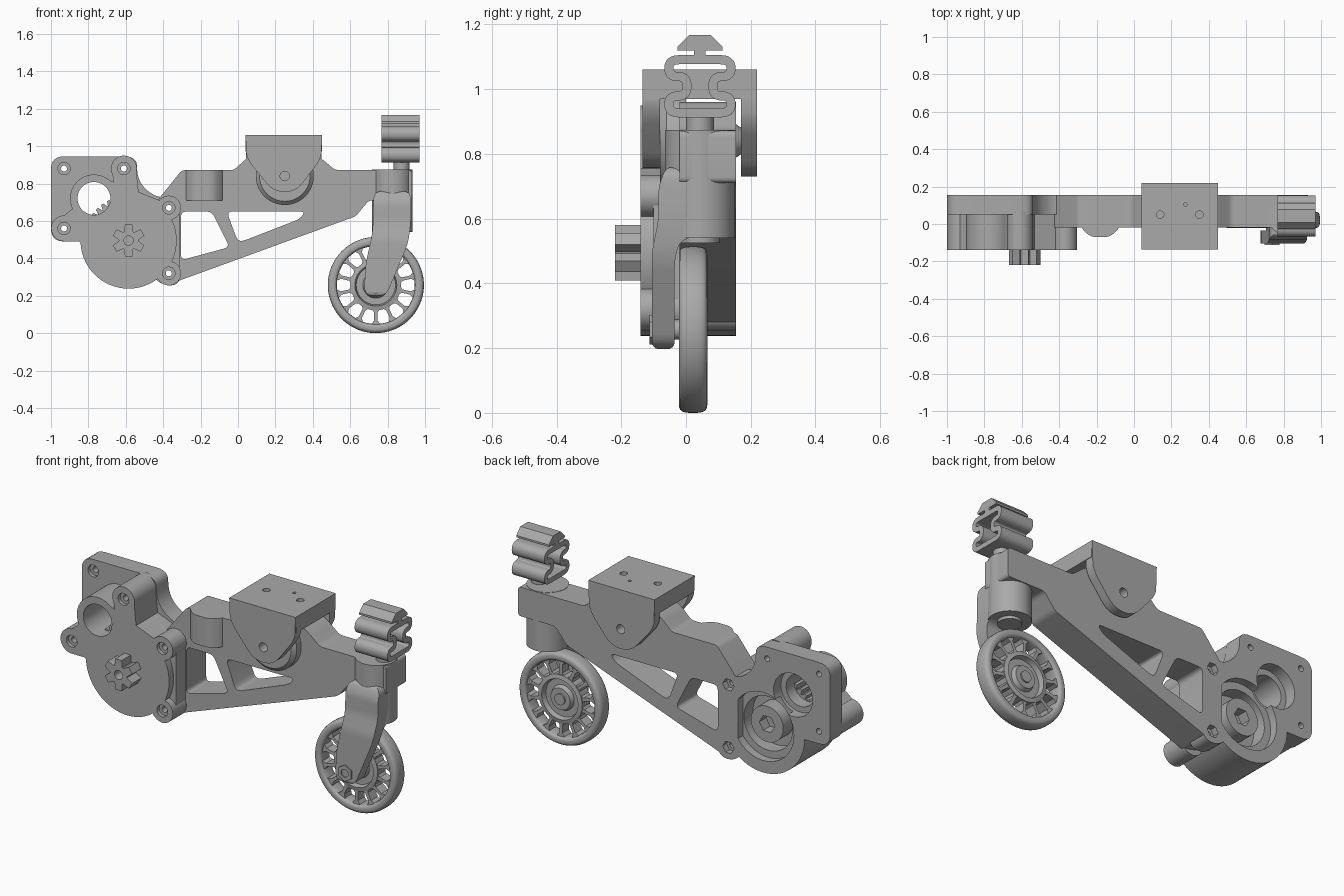
import bpy, bmesh
from math import cos, sin, pi, radians
from mathutils import Vector

if "Cube" in bpy.data.objects:
    bpy.data.objects.remove(bpy.data.objects["Cube"])

grey = bpy.data.materials.new("plain_grey")
grey.use_nodes = True
grey.diffuse_color = (0.4, 0.4, 0.4, 1)
grey.node_tree.nodes["Principled BSDF"].inputs["Base Color"].default_value = (0.4, 0.4, 0.4, 1)

MAP = {"X": lambda u, v, w: (w, u, v), "Y": lambda u, v, w: (u, w, v), "Z": lambda u, v, w: (u, v, w)}


def finish(name, bm):
    bmesh.ops.recalc_face_normals(bm, faces=bm.faces)
    mesh = bpy.data.meshes.new(name)
    bm.to_mesh(mesh)
    bm.free()
    mesh.materials.append(grey)
    ob = bpy.data.objects.new(name, mesh)
    bpy.context.collection.objects.link(ob)
    return ob


def prism(name, pts, lo, hi, axis="Y"):
    bm = bmesh.new()
    a, b = ([bm.verts.new(MAP[axis](u, v, w)) for u, v in pts] for w in (lo, hi))
    bm.faces.new(a)
    bm.faces.new(b)
    for i in range(len(a)):
        bm.faces.new((a[i - 1], a[i], b[i], b[i - 1]))
    return finish(name, bm)


def circle(c, r, n=48, turn=0):
    return [(c[0] + r * cos(turn + 2 * pi * i / n), c[1] + r * sin(turn + 2 * pi * i / n)) for i in range(n)]


def disc(name, c, r, lo, hi, axis="Y", n=48):
    return prism(name, circle(c, r, n), lo, hi, axis)


def rounded(pts, r, steps=6):
    """Replace each corner by a small curve."""
    pts, out = [Vector(p) for p in pts], []
    for i, p in enumerate(pts):
        a, b = pts[i - 1] - p, pts[(i + 1) % len(pts)] - p
        s = p + a.normalized() * min(r, a.length * 0.49)
        e = p + b.normalized() * min(r, b.length * 0.49)
        for k in range(steps + 1):
            t = k / steps
            out.append(tuple(s * (1 - t) ** 2 + p * 2 * t * (1 - t) + e * t * t))
    return out


def combine(ob, others, op):
    bpy.context.view_layer.objects.active = ob
    for other in others:
        mod = ob.modifiers.new("join", "BOOLEAN")
        mod.operation, mod.solver, mod.object = op, "EXACT", other
        bpy.ops.object.modifier_apply(modifier=mod.name)
        bpy.data.objects.remove(other)
    return ob


def lathe(name, profile, c, n=72):
    """Turn a closed (radius, y) profile around a y axis through c."""
    bm = bmesh.new()
    rings = [[bm.verts.new((c[0] + r * cos(2 * pi * i / n), y, c[1] + r * sin(2 * pi * i / n)))
              for r, y in profile] for i in range(n)]
    m = len(profile)
    for i in range(n):
        for j in range(m):
            bm.faces.new((rings[i - 1][j - 1], rings[i - 1][j], rings[i][j], rings[i][j - 1]))
    return finish(name, bm)


DRIVE, PORT = (-0.585, 0.495), (-0.77, 0.72)
CORNER, TOP_LUG, LEFT_LUG = (-0.93, 0.88), (-0.61, 0.88), (-0.93, 0.56)
ARM_LUGS = [(-0.37, 0.67), (-0.37, 0.32)]
PIVOT, AXLE, MID_Y = (0.25, 0.84), (0.737, 0.257), 0.043

# Arm with two windows
arm = prism("arm", rounded([(-0.43, 0.71), (-0.3, 0.872), (-0.02, 0.872), (0.04, 0.93), (0.09, 0.96), (0.4, 0.96),
                            (0.45, 0.93), (0.52, 0.872), (0.93, 0.872), (0.93, 0.71), (0.7, 0.71), (0.63, 0.625),
                            (-0.33, 0.275), (-0.43, 0.3)], 0.02), -0.02, 0.155)
combine(arm, [prism("cut", rounded(p, 0.03), -0.3, 0.3) for p in (
    [(-0.305, 0.65), (-0.14, 0.65), (-0.045, 0.46), (-0.305, 0.39)],
    [(-0.06, 0.65), (0.36, 0.65), (0.33, 0.61), (0.02, 0.49), (-0.005, 0.5)])], "DIFFERENCE")
arm_lug = prism("arm_lug", rounded([(-0.28, 0), (-0.28, -0.025), (-0.23, -0.07), (-0.13, -0.07),
                                    (-0.08, -0.025), (-0.08, 0)], 0.03), 0.71, 0.872, "Z")

# Gearbox back plate
plate = prism("gearbox_plate", rounded([(-1, 0.945), (-0.54, 0.945), (-0.54, 0.84), (-0.5, 0.77), (-0.42, 0.72),
                                        (-0.305, 0.735), (-0.305, 0.255), (-0.42, 0.255), DRIVE, (-0.82, 0.49),
                                        (-1, 0.49)], 0.07), 0.05, 0.155)
combine(plate, [disc("part", DRIVE, 0.257, 0.05, 0.155, n=96)], "UNION")

# Gearbox front cover with screw lugs
cover = disc("gearbox_cover", DRIVE, 0.257, -0.14, 0.07, n=96)
webs = [[(-0.74, 0.84), (-0.6, 0.78), (-0.52, 0.75), (-0.42, 0.71), (-0.39, 0.6), (-0.41, 0.5), (-0.39, 0.36),
         DRIVE, (-0.8, 0.6)],
        [(-0.93, 0.629), (-0.88, 0.67), (-0.7, 0.6), (-0.8, 0.45), (-0.85, 0.491), (-0.93, 0.491)],
        [(-0.675, 0.88), (-0.66, 0.76), (-0.53, 0.74), (-0.545, 0.88)]]
combine(cover, [disc("part", PORT, 0.128, -0.14, 0.07)]
        + [prism("part", w, -0.14, 0.07) for w in webs]
        + [disc("part", c, 0.069, -0.14, 0.07) for c in (TOP_LUG, LEFT_LUG)]
        + [disc("part", c, 0.065, -0.14, 0.0) for c in ARM_LUGS]
        + [prism("part", [(-0.42, 0.35), (-0.312, 0.35), (-0.312, 0.64), (-0.42, 0.64)], -0.1, 0.0)], "UNION")


def gearbox_cutters():
    cuts = [disc("cut", PORT, 0.088, -0.3, 0.3), disc("cut", PORT, 0.12, 0.09, 0.3),
            disc("cut", DRIVE, 0.19, 0.11, 0.3), disc("cut", DRIVE, 0.15, 0.03, 0.3)]
    for c in [CORNER, TOP_LUG, LEFT_LUG] + ARM_LUGS:
        front = 0.05 if c == CORNER else -0.14
        cuts.append(disc("cut", c, 0.016, -0.3, 0.3, n=24))
        cuts.append(disc("cut", c, 0.033, front - 0.1, front + 0.02, n=24))
    for c in ARM_LUGS:
        cuts.append(prism("cut", circle(c, 0.035, 6), 0.12, 0.3))
    return cuts


for body in (plate, cover):
    combine(body, gearbox_cutters(), "DIFFERENCE")
combine(arm, [disc("cut", c, 0.016, -0.3, 0.3, n=24) for c in ARM_LUGS]
        + [prism("cut", circle(c, 0.035, 6), 0.12, 0.3) for c in ARM_LUGS], "DIFFERENCE")


def cog(name, teeth, root, tip, lo, hi, share):
    pts = []
    for i in range(teeth):
        for k, r in ((-0.5, root), (-share, tip), (share, tip), (0.5, root)):
            a = 2 * pi * (i + k * 0.9) / teeth + pi / 2
            pts.append((DRIVE[0] + r * cos(a), DRIVE[1] + r * sin(a)))
    return prism(name, pts, lo, hi)


# Drive sprocket, inner gear seen through the port, and hex shaft end
sprocket = cog("drive_sprocket", 6, 0.052, 0.088, -0.22, -0.13, 0.24)
combine(sprocket, [disc("cut", DRIVE, 0.025, -0.3, -0.16, n=24)], "DIFFERENCE")
gear = cog("inner_gear", 40, 0.215, 0.24, -0.06, 0.02, 0.2)
shaft = disc("drive_shaft_end", DRIVE, 0.1, 0.0, 0.12)
combine(shaft, [prism("cut", circle(DRIVE, 0.048, 6), 0.06, 0.3)], "DIFFERENCE")

# Mounting bracket: top block and two rounded cheeks
bracket = prism("mount_bracket", [(0.04, 0.97), (0.45, 0.97), (0.45, 1.06), (0.04, 1.06)], -0.125, 0.215)
for lo, hi, low, side in ((-0.135, -0.08, 0.755, 0.94), (0.17, 0.22, 0.73, 0.905)):
    cheek = rounded([(0.04, 1.06), (0.04, side), (0.19, low), (0.31, low), (0.45, side), (0.45, 1.06)], 0.06)
    cheek = [(0.04, 1.06)] + [p for p in cheek if p[1] < side + 0.03] + [(0.45, 1.06)]
    combine(bracket, [prism("part", cheek, lo, hi)], "UNION")
combine(bracket, [disc("cut", c, r, 0.9, 1.2, "Z", 24) for c, r in
                  (((0.14, 0.05), 0.02), ((0.35, 0.05), 0.02), ((0.275, 0.105), 0.009))]
        + [disc("cut", PIVOT, 0.025, -0.3, 0.3, n=24)], "DIFFERENCE")
pivot_boss = lathe("pivot_boss", [(0.03, -0.08), (0.135, -0.08), (0.155, -0.06), (0.155, 0), (0.03, 0)], PIVOT)
pivot_washer = lathe("pivot_washer", [(0.025, 0.15), (0.055, 0.15), (0.04, 0.171), (0.025, 0.171)], PIVOT)

# Swivel barrel and stem
barrel = disc("swivel_barrel", (0.825, MID_Y), 0.108, 0.54, 0.874, "Z", 64)
barrel_cap = disc("barrel_cap", (0.825, MID_Y), 0.06, 0.525, 0.56, "Z")
stem = disc("clip_stem", (0.875, MID_Y), 0.043, 0.85, 0.93, "Z")

# One-sided fork: front outline crossed with side outline
fork = prism("wheel_fork", rounded([(0.725, 0.76), (0.72, 0.54), (0.68, 0.36), (0.675, 0.2), (0.79, 0.195),
                                    (0.83, 0.29), (0.91, 0.48), (0.925, 0.6), (0.925, 0.76)], 0.05), -0.2, 0.2)
combine(fork, [prism("part", rounded([(-0.062, 0.76), (-0.085, 0.7), (-0.085, 0.6), (-0.105, 0.5), (-0.105, 0.197),
                                      (-0.035, 0.197), (-0.035, 0.47), (-0.02, 0.53), (0.04, 0.55), (0.04, 0.76)],
                                     0.025), -2, 2, "X")], "INTERSECT")

# Wheel: tyre, spokes, hub and axle bolt
WY = 0.022
tyre = lathe("tyre", rounded([(0.208, WY - 0.033), (0.222, WY - 0.046), (0.257, WY - 0.04), (0.257, WY + 0.04),
                              (0.222, WY + 0.046), (0.208, WY + 0.033)], 0.03, 4), AXLE)
hub = lathe("wheel_hub", [(0.135, WY - 0.035), (0.135, WY + 0.035), (0.112, WY + 0.04), (0.105, WY + 0.012),
                          (0.07, WY + 0.012), (0.06, WY + 0.035), (0.03, WY + 0.035), (0.03, WY - 0.035),
                          (0.06, WY - 0.035), (0.07, WY - 0.012), (0.105, WY - 0.012), (0.112, WY - 0.04)], AXLE)
for i in range(14):
    a = 2 * pi * (i + 0.5) / 14
    half = [(0.128, 0.022), (0.146, 0.009), (0.19, 0.009), (0.212, 0.026)]
    outline = half + [(r, -w) for r, w in reversed(half)]
    prism("spoke", [(AXLE[0] + r * cos(a) - w * sin(a), AXLE[1] + r * sin(a) + w * cos(a)) for r, w in outline],
          WY - 0.03, WY + 0.03)
axle = disc("axle", AXLE, 0.031, -0.09, 0.065, n=32)
bolt = prism("axle_bolt", circle(AXLE, 0.046, 6, pi / 6), -0.112, -0.09)
combine(bolt, [disc("cut", AXLE, 0.022, -0.3, -0.1, n=24)], "DIFFERENCE")

# Spring clip: hourglass ribbon with a mushroom head
quarter = [(0.096, 0.082), (0.096, 0.03), (0.04, 0.03)]
right = quarter + [(u, -v) for u, v in reversed(quarter)]
path = [Vector(p) for p in rounded(right + [(-u, v) for u, v in reversed(right)], 0.032, 8)]
outer, inner = [], []
for i, p in enumerate(path):
    t = (path[(i + 1) % len(path)] - path[i - 1]).normalized()
    n = Vector((-t.y, t.x)) * 0.014
    outer.append((MID_Y + p.x + n.x, 1.009 + p.y + n.y))
    inner.append((MID_Y + p.x - n.x, 1.009 + p.y - n.y))
bm = bmesh.new()
loops = [[bm.verts.new((x, u, v)) for u, v in line] for x, line in
         ((0.768, outer), (0.97, outer), (0.97, inner), (0.768, inner))]
for k in range(4):
    for i in range(len(path)):
        bm.faces.new((loops[k - 1][i - 1], loops[k - 1][i], loops[k][i], loops[k][i - 1]))
finish("spring_clip", bm)
head = [(0.018, 1.09), (0.018, 1.12), (0.07, 1.12), (0.07, 1.131), (0.034, 1.167)]
prism("clip_head", [(MID_Y + u, v) for u, v in head] + [(MID_Y - u, v) for u, v in reversed(head)], 0.768, 0.97, "X")

# Smooth curved faces, keep hard edges
bpy.ops.object.select_all(action="DESELECT")
for ob in bpy.context.collection.objects:
    if ob.type == "MESH" and grey.name in ob.data.materials:
        ob.select_set(True)
        bpy.context.view_layer.objects.active = ob
bpy.ops.object.shade_smooth_by_angle(angle=radians(30))
